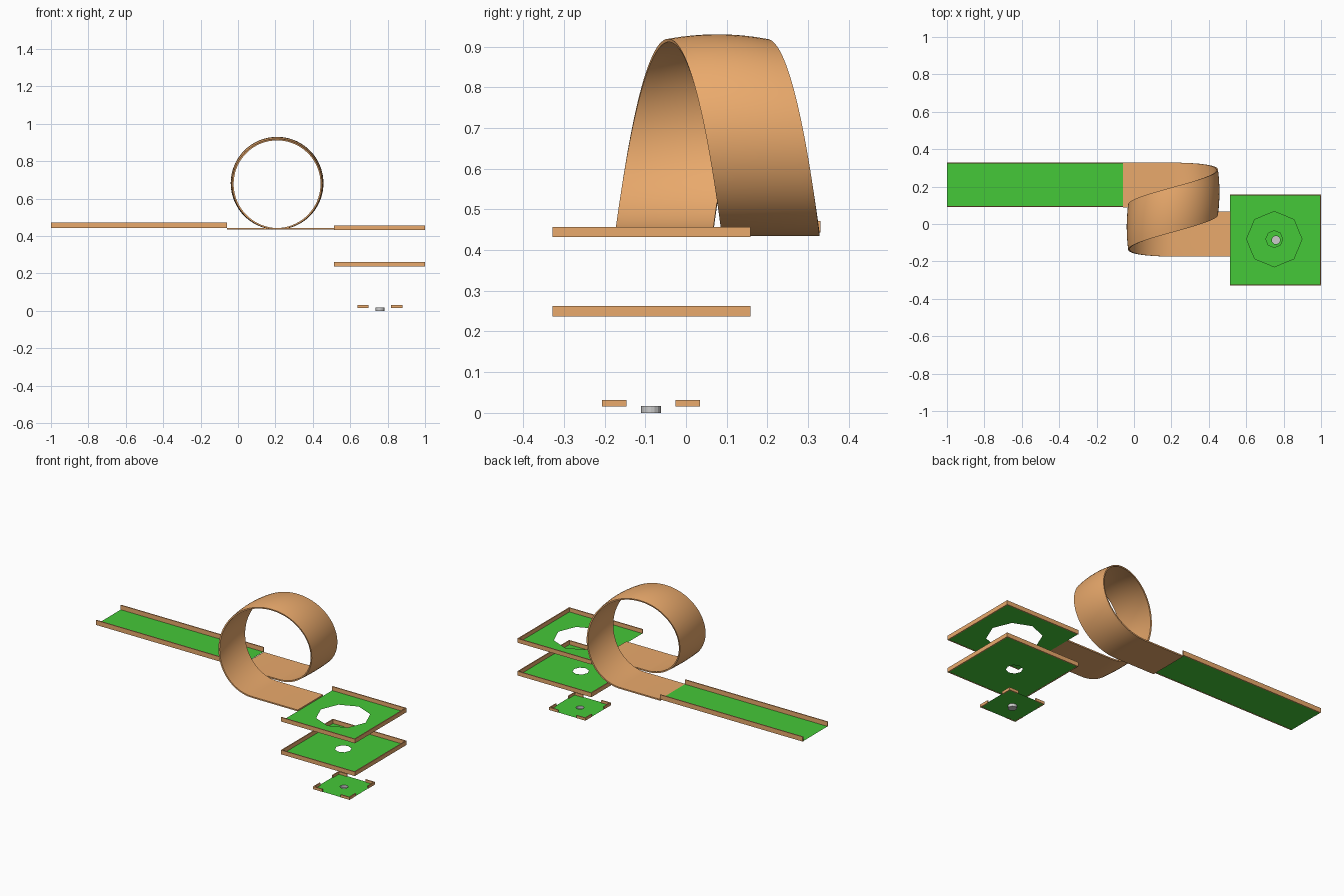
import bpy, bmesh
from math import sin, cos, pi

if "Cube" in bpy.data.objects:
    bpy.data.objects.remove(bpy.data.objects["Cube"])


def material(name, rgb):
    m = bpy.data.materials.new(name)
    m.diffuse_color = (*rgb, 1)
    m.use_nodes = True
    m.node_tree.nodes["Principled BSDF"].inputs["Base Color"].default_value = m.diffuse_color
    return m


WOOD = material("wood", (0.82, 0.40, 0.15))
GREEN = material("turf", (0.06, 0.58, 0.04))


def finish(name, bm, mat=None):
    bmesh.ops.recalc_face_normals(bm, faces=bm.faces)
    me = bpy.data.meshes.new(name)
    bm.to_mesh(me)
    bm.free()
    ob = bpy.data.objects.new(name, me)
    bpy.context.collection.objects.link(ob)
    if mat:
        me.materials.append(mat)
    return ob


def rails(name, boxes):
    """Join axis-aligned boxes (x0, x1, y0, y1, z0, z1) into one wooden object."""
    bm = bmesh.new()
    for x0, x1, y0, y1, z0, z1 in boxes:
        vs = bmesh.ops.create_cube(bm, size=1)["verts"]
        for v in vs:
            v.co = (x1 if v.co.x > 0 else x0,
                    y1 if v.co.y > 0 else y0,
                    z1 if v.co.z > 0 else z0)
    return finish(name, bm, WOOD)


def holed_floor(name, cx, cy, half, z, hx, hy, r, n=8):
    """Square floor with an n-sided hole."""
    bm = bmesh.new()
    inner, outer = [], []
    for i in range(n):
        c, s = cos(2 * pi * i / n), sin(2 * pi * i / n)
        k = half / max(abs(c), abs(s))
        inner.append(bm.verts.new((hx + r * c, hy + r * s, z)))
        outer.append(bm.verts.new((cx + k * c, cy + k * s, z)))
    for i in range(n):
        j = (i + 1) % n
        bm.faces.new((inner[i], outer[i], outer[j], inner[j]))
    return finish(name, bm, GREEN)


T = 0.006  # rail thickness

# Starting lane
bm = bmesh.new()
bm.faces.new([bm.verts.new(p) for p in ((-1, 0.09, 0.444), (-0.06, 0.09, 0.444),
                                        (-0.06, 0.33, 0.444), (-1, 0.33, 0.444))])
finish("lane_floor", bm, GREEN)
rails("lane_rails", [(-1, -0.06, 0.09, 0.09 + T, 0.443, 0.471),
                     (-1, -0.06, 0.33 - T, 0.33, 0.443, 0.471)])

# Loop ribbon: flat run-in, one sideways-shifting turn, flat run-out
CX, CZ, R, HALF = 0.209, 0.682, 0.244, 0.12
Y_IN, Y_OUT = 0.208, -0.054
SEG, ACROSS = 72, 8
stations = [(-0.06, None, 0)] + [(None, 2 * pi * i / SEG, 0) for i in range(SEG + 1)] + [(0.515, None, 1)]
bm = bmesh.new()
rows = []
for x_flat, a, end in stations:
    row = []
    for k in range(ACROSS + 1):
        u = 2 * k / ACROSS - 1
        if a is None:
            x, y, z = x_flat, (Y_OUT if end else Y_IN), CZ - R
        else:
            rad = R - 0.011 * sin(a / 2) * u * u   # slight gutter shape
            x, z = CX + rad * sin(a), CZ - rad * cos(a)
            y = (Y_IN + Y_OUT) / 2 + (Y_IN - Y_OUT) / 2 * cos(a / 2)
        row.append(bm.verts.new((x, y + u * HALF, z)))
    rows.append(row)
for r0, r1 in zip(rows, rows[1:]):
    for k in range(ACROSS):
        bm.faces.new((r0[k], r1[k], r1[k + 1], r0[k + 1]))
loop = finish("loop_ribbon", bm, WOOD)
mod = loop.modifiers.new("thickness", 'SOLIDIFY')
mod.thickness = 0.008
mod.offset = 0
bpy.context.view_layer.objects.active = loop
loop.select_set(True)
bpy.ops.object.modifier_apply(modifier=mod.name)
bpy.ops.object.shade_smooth_by_angle(angle=pi / 6)

# Two drop platforms: upper one open on the side facing the loop
PX, PY, H = 0.7565, -0.085, 0.2435
x0, x1, y0, y1 = PX - H, PX + H, PY - H, PY + H
for name, z, r in (("upper_platform", 0.432, 0.148), ("middle_platform", 0.237, 0.045)):
    holed_floor(name + "_floor", PX, PY, H, z + 0.001, 0.75, PY + 0.004, r)
    boxes = [(x0, x1, y0, y0 + T, z, z + 0.025),
             (x0, x1, y1 - T, y1, z, z + 0.025),
             (x1 - T, x1, y0 + T, y1 - T, z, z + 0.025)]
    if name == "middle_platform":
        boxes.append((x0, x0 + T, y0 + T, y1 - T, z, z + 0.025))
    rails(name + "_rails", boxes)

# Final small green with corner rails
FX, FY, F, L = 0.759, -0.086, 0.12, 0.06
holed_floor("cup_green_floor", FX, FY, F, 0.017, FX, FY, 0.022, 16)
boxes = []
for sx in (-1, 1):
    for sy in (-1, 1):
        def span(c, s, d0, d1):
            return sorted((c + s * d0, c + s * d1))
        boxes.append((*span(FX, sx, F - L, F), *span(FY, sy, F - T, F), 0.016, 0.032))
        boxes.append((*span(FX, sx, F - T, F), *span(FY, sy, F - L, F - T), 0.016, 0.032))
rails("cup_green_rails", boxes)

# Grey cup: hollow, with a closed bottom
bm = bmesh.new()
rings = []
for r, z in ((0.024, 0.0), (0.024, 0.0165), (0.022, 0.0165), (0.022, 0.002)):
    rings.append([bm.verts.new((FX + r * cos(2 * pi * i / 16), FY + r * sin(2 * pi * i / 16), z))
                  for i in range(16)])
for a, b in zip(rings, rings[1:]):
    for i in range(16):
        j = (i + 1) % 16
        bm.faces.new((a[i], a[j], b[j], b[i]))
bm.faces.new(rings[0])
bm.faces.new(rings[-1])
finish("cup", bm)
